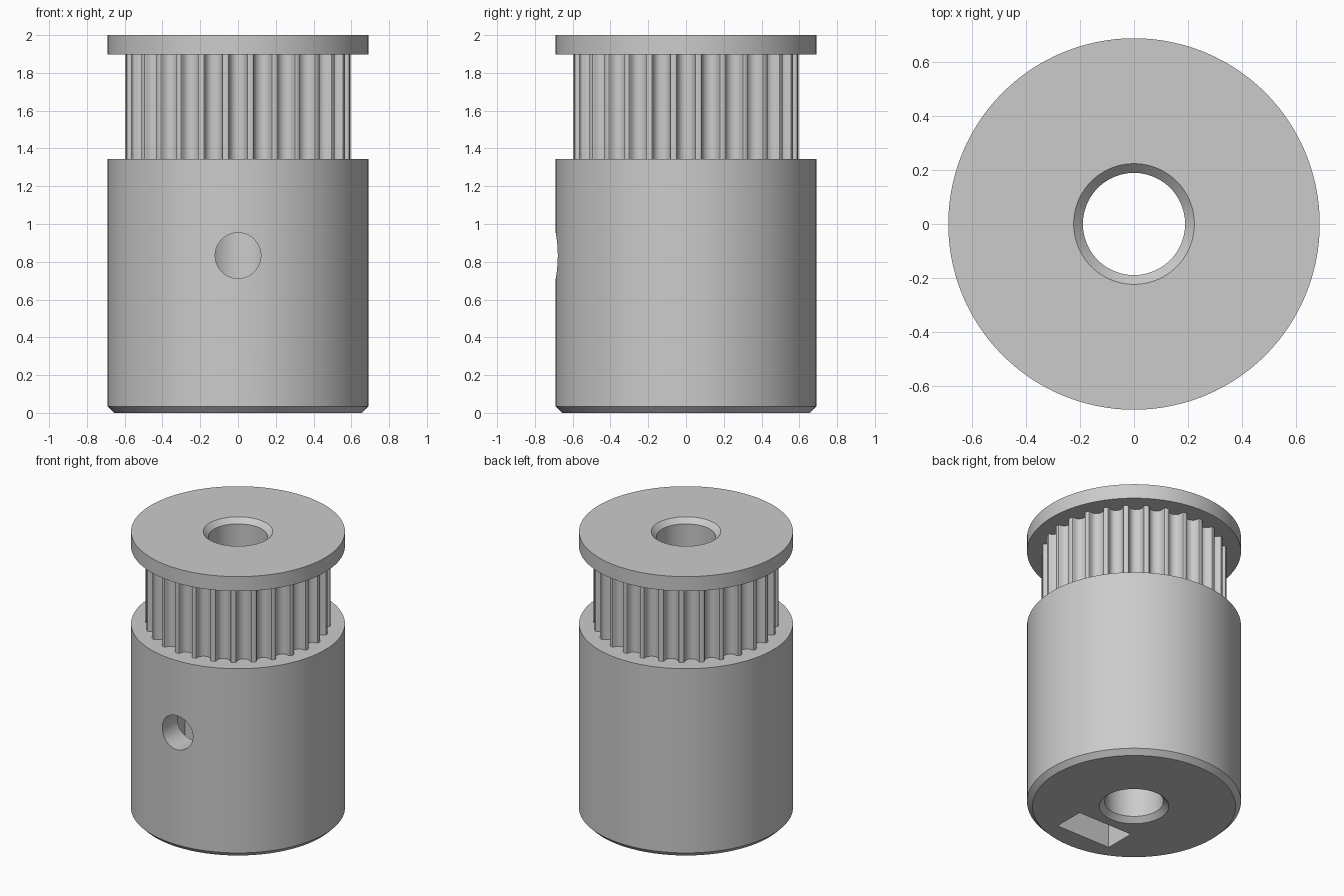
import bpy, bmesh
from math import sin, cos, pi, radians, sqrt
from mathutils import Matrix, Vector

cube = bpy.data.objects.get("Cube")
if cube:
    bpy.data.objects.remove(cube, do_unlink=True)

MM = 2 / 29                     # one millimetre in scene units
HUB_R, TOOTH_R, BORE_R = 10 * MM, 8.66 * MM, 2.75 * MM
HUB_TOP, FLANGE_Z, TOP = 19.5 * MM, 27.5 * MM, 2.0
CHAMFER, SCREW_Z, TEETH, SEGMENTS = 0.5 * MM, 12.07 * MM, 28, 168

grey = bpy.data.materials.new("plain_grey")
grey.use_nodes = True
grey.diffuse_color = (0.6, 0.6, 0.6, 1)
grey.node_tree.nodes["Principled BSDF"].inputs["Base Color"].default_value = (0.6, 0.6, 0.6, 1)


def make_object(name, bm):
    bmesh.ops.recalc_face_normals(bm, faces=bm.faces)
    mesh = bpy.data.meshes.new(name)
    bm.to_mesh(mesh)
    bm.free()
    mesh.materials.append(grey)
    obj = bpy.data.objects.new(name, mesh)
    bpy.context.collection.objects.link(obj)
    return obj


def lathe(name, profile):
    """Turn a closed (radius, z) profile around the z axis."""
    bm = bmesh.new()
    rings = []
    for i in range(SEGMENTS):
        a = 2 * pi * i / SEGMENTS
        rings.append([bm.verts.new((r * cos(a), r * sin(a), z)) for r, z in profile])
    n = len(profile)
    for i, ring in enumerate(rings):
        after = rings[(i + 1) % SEGMENTS]
        for j in range(n):
            k = (j + 1) % n
            bm.faces.new((ring[j], after[j], after[k], ring[k]))
    return make_object(name, bm)


def prism(bm, outline, offset, matrix=Matrix()):
    """Extrude a closed list of points along an offset."""
    face = bm.faces.new([bm.verts.new(matrix @ Vector(p)) for p in outline])
    out = bmesh.ops.extrude_face_region(bm, geom=[face], use_keep_orig=True)
    moved = [v for v in out["geom"] if isinstance(v, bmesh.types.BMVert)]
    bmesh.ops.translate(bm, vec=offset, verts=moved)


def cut(obj, bm, name):
    cutter = make_object(name, bm)
    cutter.hide_render = True
    mod = obj.modifiers.new(name, 'BOOLEAN')
    mod.operation, mod.solver, mod.object = 'DIFFERENCE', 'EXACT', cutter
    bpy.context.view_layer.objects.active = obj
    bpy.ops.object.modifier_apply(modifier=mod.name)
    bpy.data.objects.remove(cutter, do_unlink=True)


# Turned blank: chamfered hub, narrow toothed waist, flange and chamfered bore
pulley = lathe("belt_pulley", [
    (BORE_R + CHAMFER, 0), (HUB_R - CHAMFER, 0), (HUB_R, CHAMFER), (HUB_R, HUB_TOP),
    (TOOTH_R, HUB_TOP), (TOOTH_R, FLANGE_Z), (HUB_R, FLANGE_Z), (HUB_R, TOP),
    (BORE_R + CHAMFER, TOP), (BORE_R, TOP - CHAMFER), (BORE_R, CHAMFER)])

# Rounded belt grooves around the waist: (half width, depth) in millimetres
half = [(0.847, -0.4), (0.847, 0), (0.735, 0.037), (0.678, 0.13), (0.656, 0.24),
        (0.62, 0.343), (0.572, 0.444), (0.512, 0.54), (0.406, 0.637),
        (0.282, 0.707), (0.144, 0.75)]
profile = half + [(0, 0.764)] + [(-w, d) for w, d in reversed(half)]
mouth = sqrt(TOOTH_R ** 2 - (half[0][0] * MM) ** 2)
bm = bmesh.new()
for i in range(TEETH):
    prism(bm, [(w * MM, d * MM - mouth, HUB_TOP) for w, d in profile],
          (0, 0, FLANGE_Z - HUB_TOP), Matrix.Rotation(2 * pi * i / TEETH, 4, 'Z'))
cut(pulley, bm, "groove_cutter")

# Captive nut slot, open at the bottom with a pointed hexagonal end
flat = 0.215
point = flat * 2 / sqrt(3)
bm = bmesh.new()
prism(bm, [(-flat, -0.51, -0.1), (flat, -0.51, -0.1), (flat, -0.51, SCREW_Z + point / 2),
           (0, -0.51, SCREW_Z + point), (-flat, -0.51, SCREW_Z + point / 2)], (0, 0.22, 0))
cut(pulley, bm, "nut_slot_cutter")

# Set screw hole from the front into the bore
bm = bmesh.new()
circle = [2 * pi * (i + 0.5) / 48 for i in range(48)]
prism(bm, [(0.121 * cos(a), -0.8, SCREW_Z + 0.121 * sin(a)) for a in circle], (0, 0.8, 0))
cut(pulley, bm, "screw_hole_cutter")

# Smooth curved walls, sharp edges elsewhere
bpy.ops.object.select_all(action='DESELECT')
pulley.select_set(True)
bpy.context.view_layer.objects.active = pulley
bpy.ops.object.shade_smooth_by_angle(angle=radians(28))
